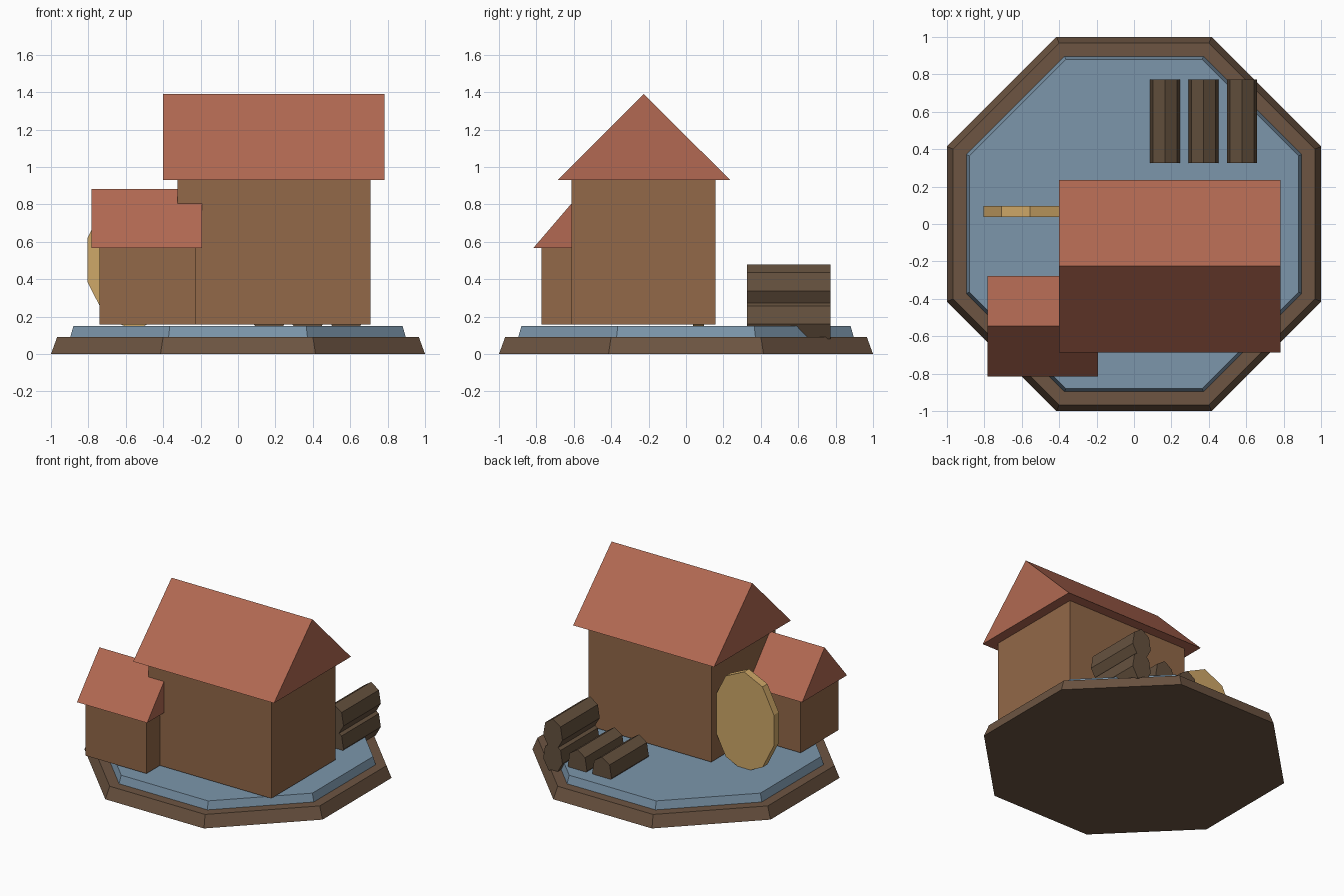
import bpy
import bmesh
from math import cos, sin, pi, radians

if "Cube" in bpy.data.objects:
    bpy.data.objects.remove(bpy.data.objects["Cube"], do_unlink=True)


def material(name, rgb):
    """Flat colour given as sRGB bytes, stored linear."""
    lin = [((c / 255 + 0.055) / 1.055) ** 2.4 for c in rgb]
    mat = bpy.data.materials.new(name)
    mat.use_nodes = True
    mat.diffuse_color = (*lin, 1)
    bsdf = mat.node_tree.nodes["Principled BSDF"]
    bsdf.inputs["Base Color"].default_value = (*lin, 1)
    bsdf.inputs["Roughness"].default_value = 0.9
    return mat


ROOF = material("roof_red", (178, 105, 82))
WALL = material("wall_brown", (146, 104, 72))
EARTH = material("base_brown", (109, 85, 66))
WATER = material("water_blue", (124, 150, 171))
WHEEL = material("wheel_tan", (207, 168, 104))
LOG = material("log_brown", (101, 81, 62))


def loft(name, lower, upper, mat):
    """Closed solid between two matching rings of points."""
    bm = bmesh.new()
    a = [bm.verts.new(p) for p in lower]
    b = [bm.verts.new(p) for p in upper]
    bm.faces.new(a)
    bm.faces.new(b)
    for i in range(len(a)):
        j = (i + 1) % len(a)
        bm.faces.new((a[i], a[j], b[j], b[i]))
    bmesh.ops.recalc_face_normals(bm, faces=bm.faces[:])
    mesh = bpy.data.meshes.new(name)
    bm.to_mesh(mesh)
    bm.free()
    mesh.materials.append(mat)
    obj = bpy.data.objects.new(name, mesh)
    bpy.context.collection.objects.link(obj)
    return obj


def octagon(apothem, z):
    r = apothem / cos(pi / 8)
    angles = [radians(22.5 + 45 * i) for i in range(8)]
    return [(r * cos(t), r * sin(t), z) for t in angles]


def box(name, x0, x1, y0, y1, z0, z1, mat):
    ring = [(x0, y0), (x1, y0), (x1, y1), (x0, y1)]
    return loft(name, [(*p, z0) for p in ring], [(*p, z1) for p in ring], mat)


def gable_roof(name, x0, x1, y0, y1, eave, ridge):
    profile = [(y0, eave), (y1, eave), ((y0 + y1) / 2, ridge)]
    return loft(name, [(x0, *p) for p in profile], [(x1, *p) for p in profile], ROOF)


def drum(name, sides, x, z, rx, rz, y0, y1, mat):
    """Prism along y with one vertex pointing straight up."""
    ring = [(x + rx * sin(2 * pi * i / sides), z + rz * cos(2 * pi * i / sides))
            for i in range(sides)]
    return loft(name, [(px, y0, pz) for px, pz in ring],
                [(px, y1, pz) for px, pz in ring], mat)


# Ground plate and pond
loft("ground_base", octagon(1.0, 0), octagon(0.967, 0.09), EARTH)
loft("water", octagon(0.898, 0.085), octagon(0.88, 0.15), WATER)

# Main house
box("house_walls", -0.323, 0.708, -0.612, 0.158, 0.158, 0.935, WALL)
gable_roof("house_roof", -0.4, 0.783, -0.687, 0.236, 0.93, 1.39)

# Side annex
box("annex_walls", -0.741, -0.228, -0.773, -0.318, 0.158, 0.575, WALL)
gable_roof("annex_roof", -0.782, -0.193, -0.815, -0.277, 0.568, 0.882)

# Water wheel
drum("water_wheel", 10, -0.555, 0.503, 0.263, 0.378, 0.037, 0.096, WHEEL)

# Log pile: three on the ground, one stacked on the outer log
for i, (x, z) in enumerate([(0.166, 0.185), (0.372, 0.185), (0.578, 0.185), (0.578, 0.363)]):
    drum(f"log_{i + 1}", 7, x, z, 0.083, 0.116, 0.325, 0.772, LOG)
